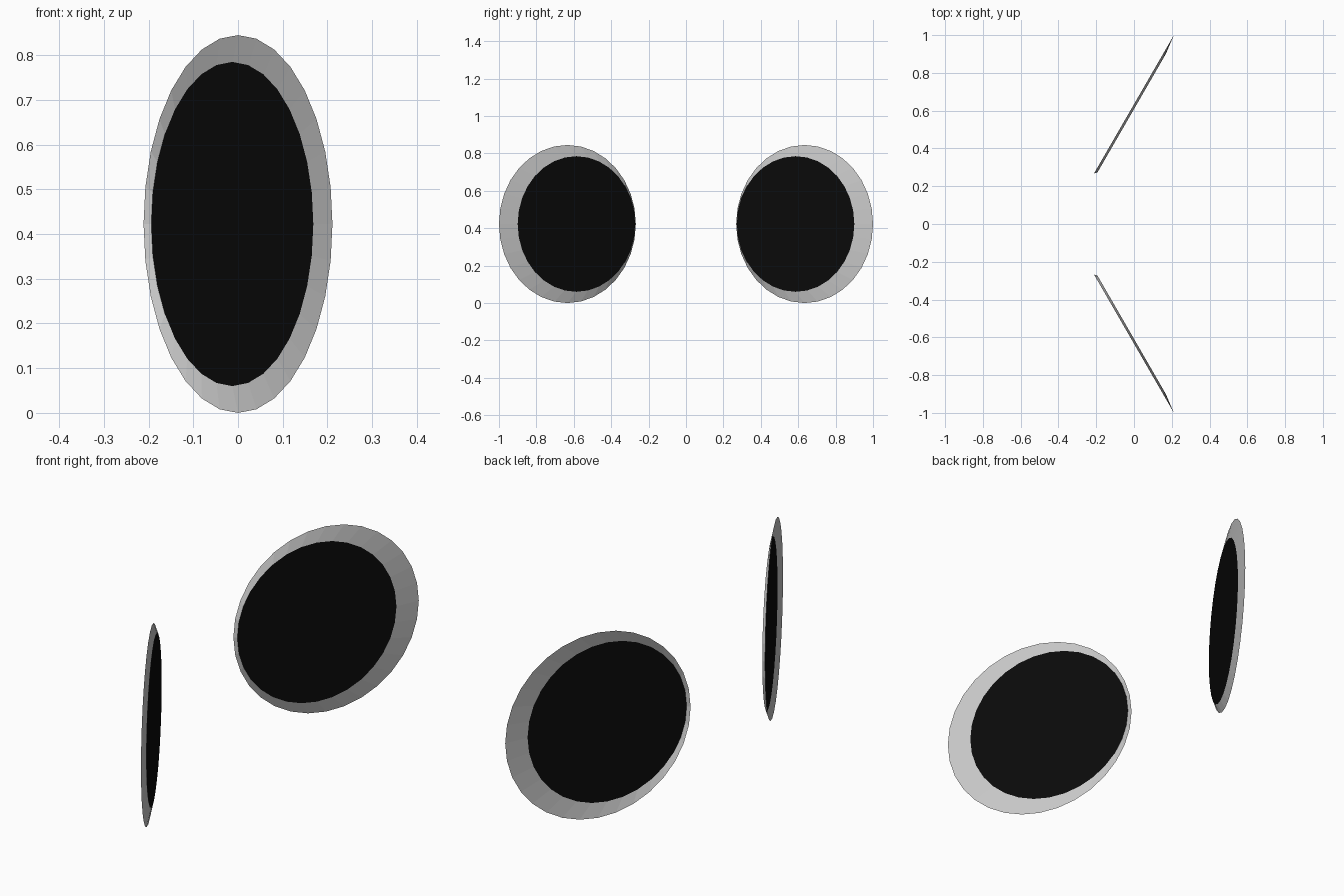
import bpy, bmesh, math
from mathutils import Vector

if "Cube" in bpy.data.objects:
    bpy.data.objects.remove(bpy.data.objects["Cube"])

SEG = 32
R_OUT, R_IN = 0.4225, 0.3625
CENTRE_Y = 1 - R_OUT * math.cos(math.radians(30))
SHIFT, DEPTH = -0.048, 0.013   # inner disc offset along the plane / out of it

black = bpy.data.materials.new("black")
black.diffuse_color = (0.003, 0.003, 0.003, 1)
black.use_nodes = True
black.node_tree.nodes["Principled BSDF"].inputs["Base Color"].default_value = black.diffuse_color


def circle(bm, side, radius, along, out):
    """Circle of vertices in the upright plane turned 30 degrees from y."""
    c, s = math.cos(math.radians(30)), 0.5
    d, n = Vector((s, side * c, 0)), Vector((c, -side * s, 0))
    centre = Vector((0, side * CENTRE_Y, R_OUT)) + d * along + n * out
    verts = []
    for i in range(SEG):
        a = 2 * math.pi * i / SEG
        verts.append(bm.verts.new(centre + d * radius * math.cos(a)
                                  + Vector((0, 0, radius * math.sin(a)))))
    return verts


def finish(bm, name, side, mat=None):
    # Aim the faces toward +x
    for f in bm.faces:
        f.normal_update()
        if f.normal.x < 0:
            f.normal_flip()
    mesh = bpy.data.meshes.new(name)
    bm.to_mesh(mesh)
    bm.free()
    if mat:
        mesh.materials.append(mat)
    bpy.context.collection.objects.link(bpy.data.objects.new(name, mesh))


for side, label in ((1, "back"), (-1, "front")):
    # Shallow off-centre conical rim, open behind
    bm = bmesh.new()
    outer = circle(bm, side, R_OUT, 0, 0)
    inner = circle(bm, side, R_IN, SHIFT, DEPTH)
    for i in range(SEG):
        j = (i + 1) % SEG
        bm.faces.new((outer[i], outer[j], inner[j], inner[i]))
    finish(bm, label + "_rim", side)

    # Black disc filling the rim
    bm = bmesh.new()
    bm.faces.new(circle(bm, side, R_IN, SHIFT, DEPTH))
    finish(bm, label + "_disc", side, black)
